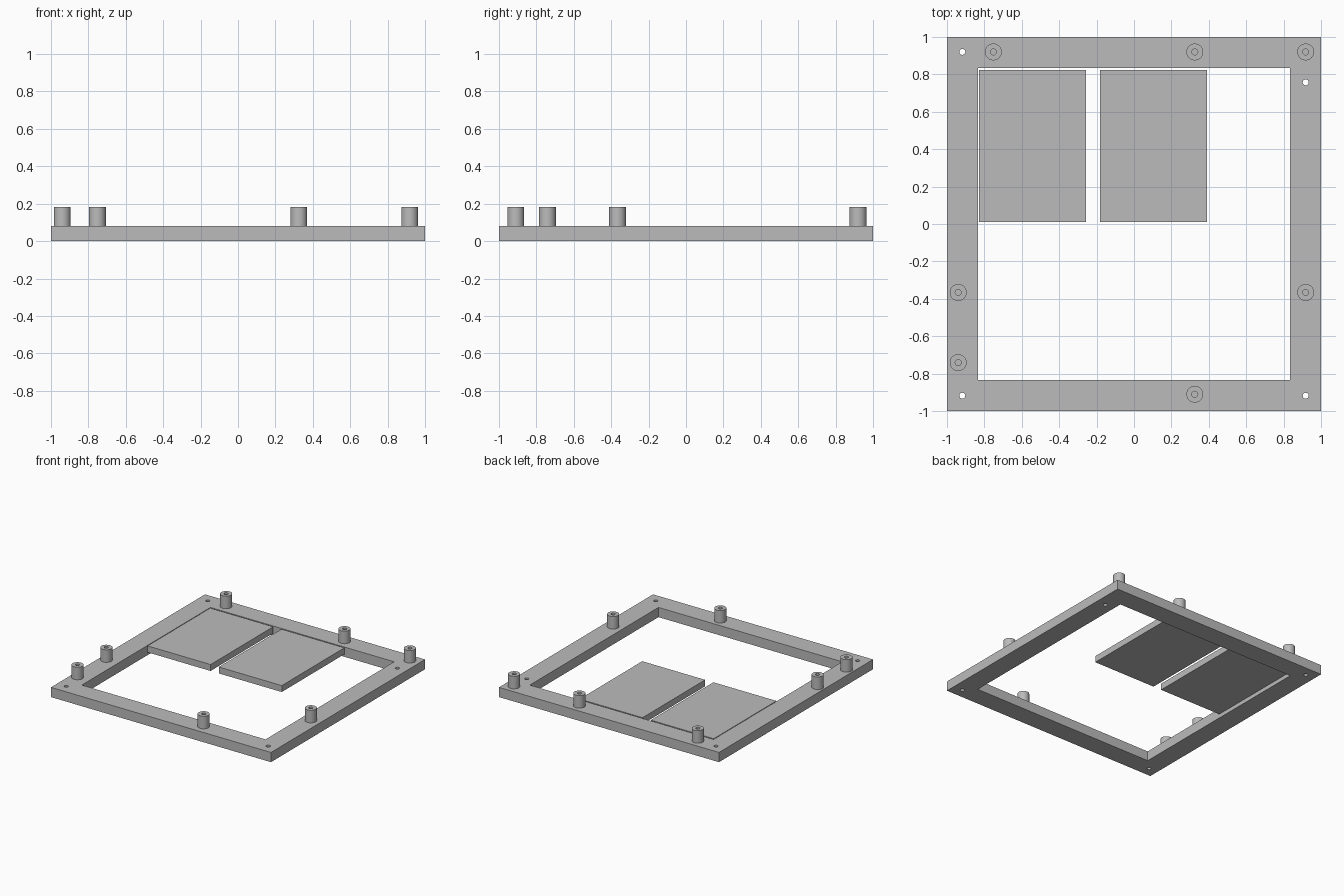
import bpy, bmesh, math

if "Cube" in bpy.data.objects:
    bpy.data.objects.remove(bpy.data.objects["Cube"])

grey = bpy.data.materials.new("plain grey")
grey.diffuse_color = (0.5, 0.5, 0.5, 1)
grey.use_nodes = True
grey.node_tree.nodes["Principled BSDF"].inputs["Base Color"].default_value = grey.diffuse_color

FRAME_TOP, POST_TOP = 0.08, 0.183
POST_R, HOLE_R = 0.045, 0.016


def finish(name, bm, smooth=False):
    mesh = bpy.data.meshes.new(name)
    bmesh.ops.recalc_face_normals(bm, faces=bm.faces)
    if smooth:
        for f in bm.faces:
            f.smooth = abs(f.normal.z) < 0.5
        for e in bm.edges:
            e.smooth = e.calc_face_angle(0) < math.radians(30)
    bm.to_mesh(mesh)
    bm.free()
    mesh.materials.append(grey)
    ob = bpy.data.objects.new(name, mesh)
    bpy.context.collection.objects.link(ob)
    return ob


def box(name, x0, x1, y0, y1, z0, z1):
    bm = bmesh.new()
    bmesh.ops.create_cube(bm, size=1)
    for v in bm.verts:
        v.co = (x0 if v.co.x < 0 else x1, y0 if v.co.y < 0 else y1, z0 if v.co.z < 0 else z1)
    return finish(name, bm)


def cut(target, cutter):
    mod = target.modifiers.new("cut", 'BOOLEAN')
    mod.operation, mod.solver, mod.object = 'DIFFERENCE', 'EXACT', cutter
    cutter.hide_render = True
    cutter.hide_set(True)


# Square frame with an open centre
frame = box("frame", -1, 1, -1, 1, 0, FRAME_TOP)
cut(frame, box("opening_cutter", -0.835, 0.835, -0.835, 0.835, -0.1, 0.2))

# Four screw holes right through the frame
bm = bmesh.new()
for x, y in [(-0.918, 0.92), (0.918, 0.757), (-0.918, -0.918), (0.918, -0.918)]:
    made = bmesh.ops.create_cone(bm, cap_ends=True, segments=32, radius1=HOLE_R, radius2=HOLE_R, depth=0.4)
    bmesh.ops.translate(bm, verts=made["verts"], vec=(x, y, 0))
cut(frame, finish("screw_hole_cutter", bm))

# Hollow standoff posts: a ring profile spun about the vertical axis
posts = [(-0.752, 0.92), (0.325, 0.92), (0.918, 0.92), (-0.94, -0.366),
         (0.918, -0.366), (-0.94, -0.741), (0.325, -0.91)]
for i, (x, y) in enumerate(posts, 1):
    bm = bmesh.new()
    profile = [(POST_R, FRAME_TOP), (POST_R, POST_TOP), (HOLE_R, POST_TOP), (HOLE_R, FRAME_TOP)]
    pts = [bm.verts.new((x + r, y, z)) for r, z in profile]
    edges = [bm.edges.new((pts[k], pts[k + 1])) for k in range(3)]
    bmesh.ops.spin(bm, geom=pts + edges, cent=(x, y, 0), axis=(0, 0, 1),
                   angle=math.tau, steps=48, use_merge=True)
    bmesh.ops.remove_doubles(bm, verts=bm.verts, dist=1e-5)
    finish(f"standoff_post_{i}", bm, smooth=True)

# Two thin panels side by side inside the frame
for i, x in enumerate((-0.829, -0.182), 1):
    box(f"panel_{i}", x, x + 0.572, 0.011, 0.824, 0.027, FRAME_TOP)
